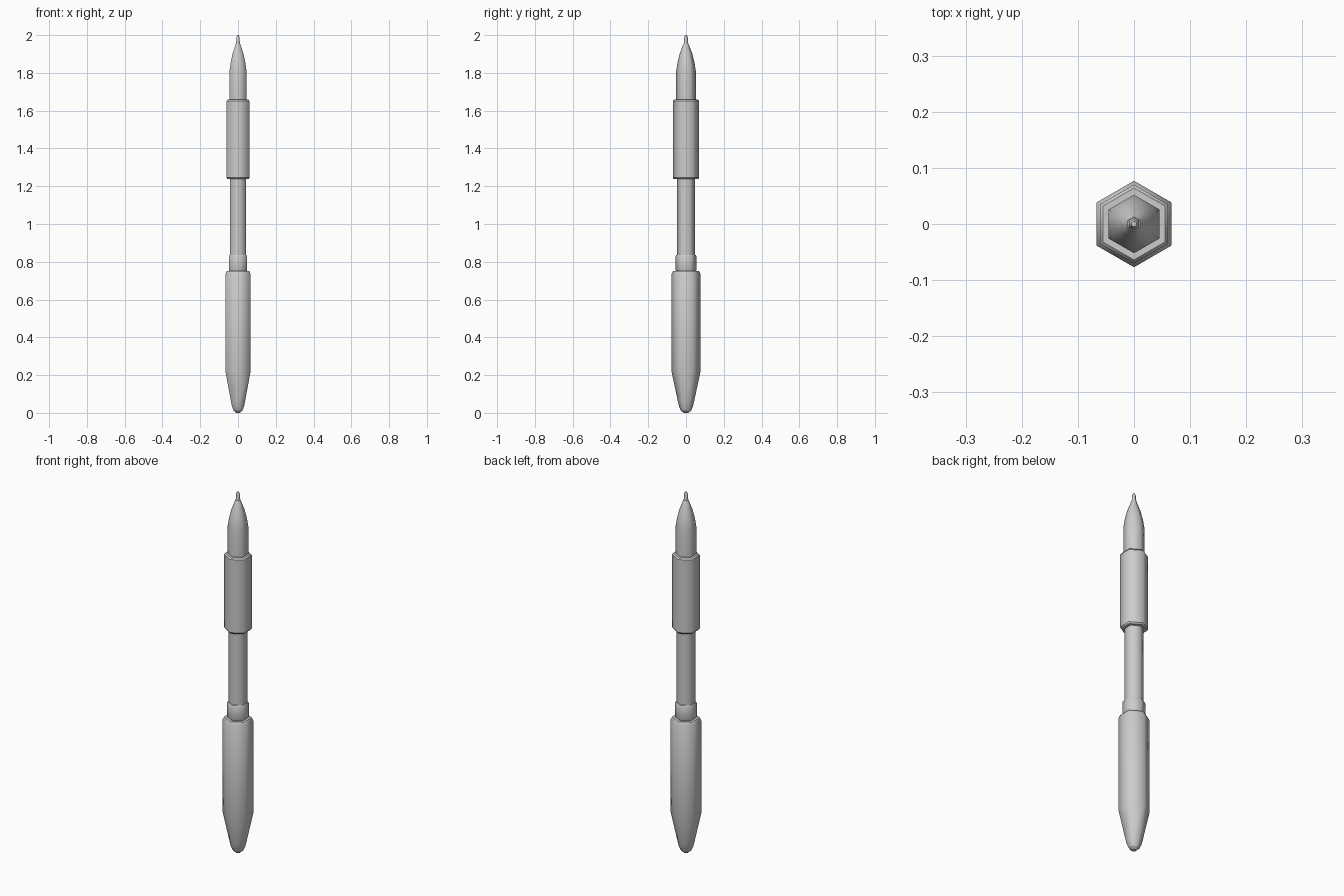
import bpy, bmesh, math

if "Cube" in bpy.data.objects:
    bpy.data.objects.remove(bpy.data.objects["Cube"])

SIDES = 6


def lathe(name, profile, sides=SIDES):
    """Six-sided turned part from (radius, z) points, corners on the y axis."""
    bm = bmesh.new()
    rings = []
    for r, z in profile:
        rings.append([bm.verts.new((r * math.sin(2 * math.pi * i / sides),
                                    -r * math.cos(2 * math.pi * i / sides), z))
                      for i in range(sides)])
    for a, b in zip(rings, rings[1:]):
        for i in range(sides):
            j = (i + 1) % sides
            bm.faces.new((a[i], a[j], b[j], b[i]))
    bm.faces.new(rings[0][::-1])
    bm.faces.new(rings[-1])
    bmesh.ops.recalc_face_normals(bm, faces=bm.faces[:])
    # smooth around the body, crisp at the rims
    for f in bm.faces:
        f.smooth = True
    for e in bm.edges:
        level = abs(e.verts[0].co.z - e.verts[1].co.z) < 1e-5
        if level and e.calc_face_angle(0) > math.radians(25):
            e.smooth = False
    mesh = bpy.data.meshes.new(name)
    bm.to_mesh(mesh)
    bm.free()
    obj = bpy.data.objects.new(name, mesh)
    bpy.context.collection.objects.link(obj)
    return obj


# Thick lower body with a rounded end
lathe("lower_body", [(0.012, 0.0), (0.027, 0.012), (0.037, 0.035), (0.043, 0.06),
                     (0.077, 0.22), (0.077, 0.735), (0.069, 0.75)])

# Collar above the body
lathe("collar", [(0.052, 0.748), (0.056, 0.758), (0.056, 0.827), (0.052, 0.835)])

# Slim shaft
lathe("shaft", [(0.048, 0.74), (0.048, 1.25)])

# Upper grip sleeve
lathe("grip_sleeve", [(0.064, 1.237), (0.070, 1.245), (0.070, 1.65), (0.064, 1.658)])

# Nose section tapering to the fine point
lathe("nose", [(0.052, 1.645), (0.052, 1.81), (0.045, 1.855), (0.034, 1.90),
               (0.021, 1.935), (0.013, 1.955)])
lathe("point", [(0.012, 1.95), (0.009, 1.99), (0.005, 2.0)])
